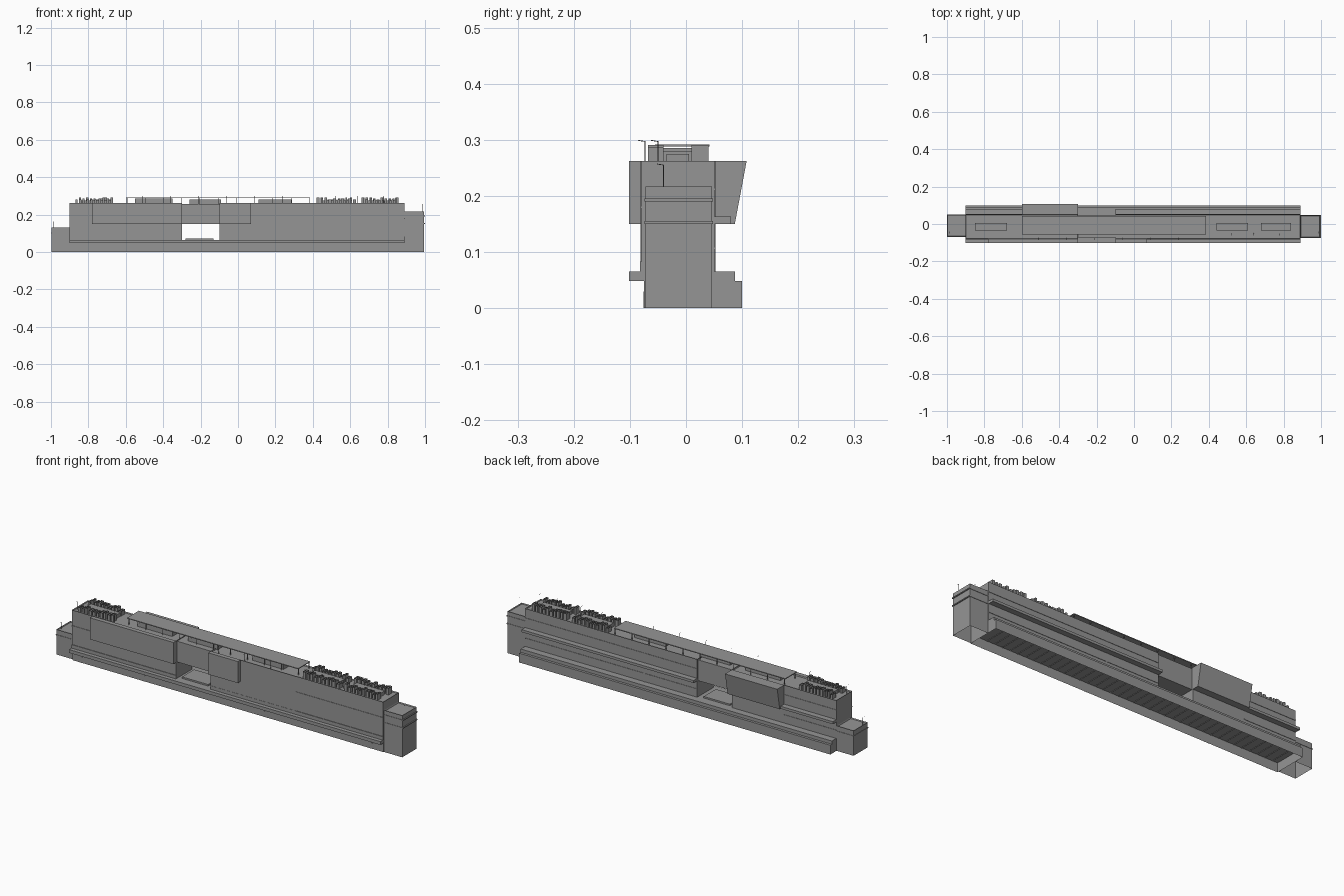
import bpy, bmesh, random
from mathutils import Vector

random.seed(4)
if "Cube" in bpy.data.objects:
    bpy.data.objects.remove(bpy.data.objects["Cube"], do_unlink=True)

GREY = (0.3, 0.3, 0.3, 1)
mat = bpy.data.materials.new("concrete_grey")
mat.use_nodes = True
mat.diffuse_color = GREY
mat.node_tree.nodes["Principled BSDF"].inputs["Base Color"].default_value = GREY


def finish(name, bm):
    bmesh.ops.recalc_face_normals(bm, faces=bm.faces)
    mesh = bpy.data.meshes.new(name)
    bm.to_mesh(mesh)
    bm.free()
    mesh.materials.append(mat)
    obj = bpy.data.objects.new(name, mesh)
    bpy.context.collection.objects.link(obj)
    return obj


def add_box(bm, x, y, z):
    """Add a box spanning the given x, y and z ranges."""
    verts = bmesh.ops.create_cube(bm, size=1)["verts"]
    for v in verts:
        v.co = Vector([(r[0] + r[1]) / 2 + c * (r[1] - r[0])
                       for c, r in zip(v.co, (x, y, z))])


def block(name, x, y, z, hollow=False, recess=0):
    """Single box, optionally open below or with a sunken roof."""
    bm = bmesh.new()
    add_box(bm, x, y, z)
    bm.normal_update()
    if recess:
        top = [f for f in bm.faces if f.normal.z > 0.9]
        bmesh.ops.inset_region(bm, faces=top, thickness=0.003)
        for v in top[0].verts:
            v.co.z -= recess
    if hollow:
        low = [f for f in bm.faces if f.normal.z < -0.9]
        bmesh.ops.delete(bm, geom=low, context='FACES')
    return finish(name, bm)


def boxes(name, ranges):
    bm = bmesh.new()
    for r in ranges:
        add_box(bm, *r)
    return finish(name, bm)


def prism(name, x, profile):
    """Extrude a (y, z) profile along x."""
    bm = bmesh.new()
    face = bm.faces.new([bm.verts.new((x[0], y, z)) for y, z in profile])
    ext = bmesh.ops.extrude_face_region(bm, geom=[face])["geom"]
    for v in ext:
        if isinstance(v, bmesh.types.BMVert):
            v.co.x = x[1]
    return finish(name, bm)


LEFT, RIGHT = (-0.9, -0.3), (-0.1, 0.89)
LONG = (-0.9, 0.89)
FRONT, BACK = -0.079, 0.051
ROOF, DECK = 0.262, 0.256

# Hollow base and the plinth slab over it
block("base", LONG, (-0.075, 0.1), (0, 0.048), hollow=True)
block("plinth", LONG, (-0.102, 0.087), (0.048, 0.065))
boxes("base_ribs", [((x, x + 0.002), (-0.074, 0.099), (0.045, 0.048))
                    for x in [-0.87 + 0.045 * i for i in range(39)]])
boxes("front_doors", [((x, x + 0.03), (-0.0757, -0.075), (0, 0.03))
                      for x in (-0.86, -0.5, 0.2, 0.8)])

# Main bodies either side of the gateway, and the bridge over it
for name, x in (("west_body", LEFT), ("east_body", RIGHT)):
    block(name, x, (FRONT, BACK), (0.065, ROOF), recess=ROOF - DECK)
    block(name + "_front_foot", x, (-0.082, FRONT), (0.065, 0.083))
block("bridge", (-0.3, -0.1), (-0.073, 0.046), (0.15, ROOF - 0.004))
block("gateway_floor", (-0.28, -0.13), (-0.06, 0.04), (0.065, 0.073))

# Overhanging front bays and the flush panel beside them
block("front_bay_long", (-0.78, -0.3), (-0.102, FRONT), (0.15, ROOF))
block("front_bay_short", (-0.1, 0.07), (-0.102, FRONT), (0.15, ROOF))
block("front_panel", (-0.1, 0.39), (-0.081, FRONT), (0.083, ROOF))
boxes("front_courses", [((0.39, 0.89), (-0.081, FRONT), (0.178, 0.182)),
                        ((-0.9, -0.78), (-0.081, FRONT), (0.178, 0.182))])

# Sloping bay on the back
prism("back_bay", (-0.6, -0.3),
      [(BACK, 0.15), (0.087, 0.15), (0.108, ROOF), (BACK, ROOF)])

# Shelves and thin string courses along the back
for name, x in (("west", (-0.9, -0.6)), ("east", RIGHT)):
    block(name + "_back_shelf", x, (BACK, 0.08), (0.15, 0.163))
    boxes(name + "_back_courses", [(x, (BACK, BACK + 0.002), (z, z + 0.004))
                                   for z in (0.105, 0.21)])
block("back_joint", (0.2, 0.204), (BACK, BACK + 0.002), (0.065, ROOF))

# End towers, open underneath, with ledges around them
block("west_tower", (-0.998, -0.9), (-0.067, 0.049), (0, 0.13),
      hollow=True, recess=0.006)
block("west_tower_ledge", (-1, -0.9), (-0.069, 0.051), (0.1, 0.104))
block("east_tower", (0.89, 0.995), (-0.072, 0.046), (0, 0.217),
      hollow=True, recess=0.006)
boxes("east_tower_ledges", [((0.89, 1), (-0.074, 0.048), (z, z + 0.005))
                            for z in (0.15, 0.19)])

# Long open canopy on thin posts, over low skylight boxes
block("canopy", (-0.6, 0.385), (-0.055, 0.042), (0.288, 0.292))
boxes("canopy_posts", [((x, x + 0.003), (y, y + 0.003), (DECK, 0.288))
                       for x in [-0.595 + 0.0975 * i for i in range(11)]
                       for y in (-0.05, 0.036)])
boxes("skylights", [(x, (-0.04, 0.01), (DECK, top))
                    for x, top in (((-0.55, -0.35), 0.285),
                                   ((-0.26, -0.09), 0.28),
                                   ((0.11, 0.29), 0.28))])


def add_fin(bm, start, end, top):
    """Upright sheet between two floor points."""
    points = [(*start, DECK), (*end, DECK), (*end, top), (*start, top)]
    bm.faces.new([bm.verts.new(p) for p in points])


# Rows of rooftop screens made of crossed upright sheets
for name, x0, x1 in (("west", -0.87, -0.66), ("middle", 0.42, 0.63),
                     ("east", 0.66, 0.86)):
    bm = bmesh.new()
    for low, high in ((-0.068, -0.04), (0.01, 0.04)):
        x = x0
        while x < x1 - 0.014:
            w = random.uniform(0.01, 0.016)
            top = random.choice((0.28, 0.287, 0.291))
            for y in (low, (low + high) / 2, high):
                add_fin(bm, (x, y), (x + w, y), top)
            for fx in (x, x + w):
                add_fin(bm, (fx, low), (fx, high), top)
            x += w + random.uniform(0.005, 0.01)
    finish(name + "_screens", bm)
boxes("rooftop_units", [(x, (-0.035, 0.005), (DECK, 0.275))
                        for x in ((-0.85, -0.68), (0.44, 0.61), (0.68, 0.84))])


# Hooked lamp posts
def lamp(name, x, y, z, height):
    curve = bpy.data.curves.new(name, 'CURVE')
    curve.dimensions = '3D'
    curve.bevel_depth = 0.0008
    curve.bevel_resolution = 0
    spline = curve.splines.new('POLY')
    spline.points.add(2)
    path = ((y, z), (y, z + height - 0.002), (y - 0.012, z + height))
    for p, (py, pz) in zip(spline.points, path):
        p.co = (x, py, pz, 1)
    curve.materials.append(mat)
    obj = bpy.data.objects.new(name, curve)
    bpy.context.collection.objects.link(obj)


for i in range(7):
    lamp(f"canopy_lamp_{i}", -0.66 + 0.15 * i, -0.073, DECK, 0.043)
for i, x in enumerate((-0.89, 0.42, 0.52, 0.64, 0.78, 0.88)):
    lamp(f"roof_lamp_{i}", x, -0.05, DECK, 0.043)
lamp("west_tower_lamp", -0.988, -0.04, 0.124, 0.038)
lamp("east_tower_lamp", 0.988, -0.04, 0.211, 0.046)
